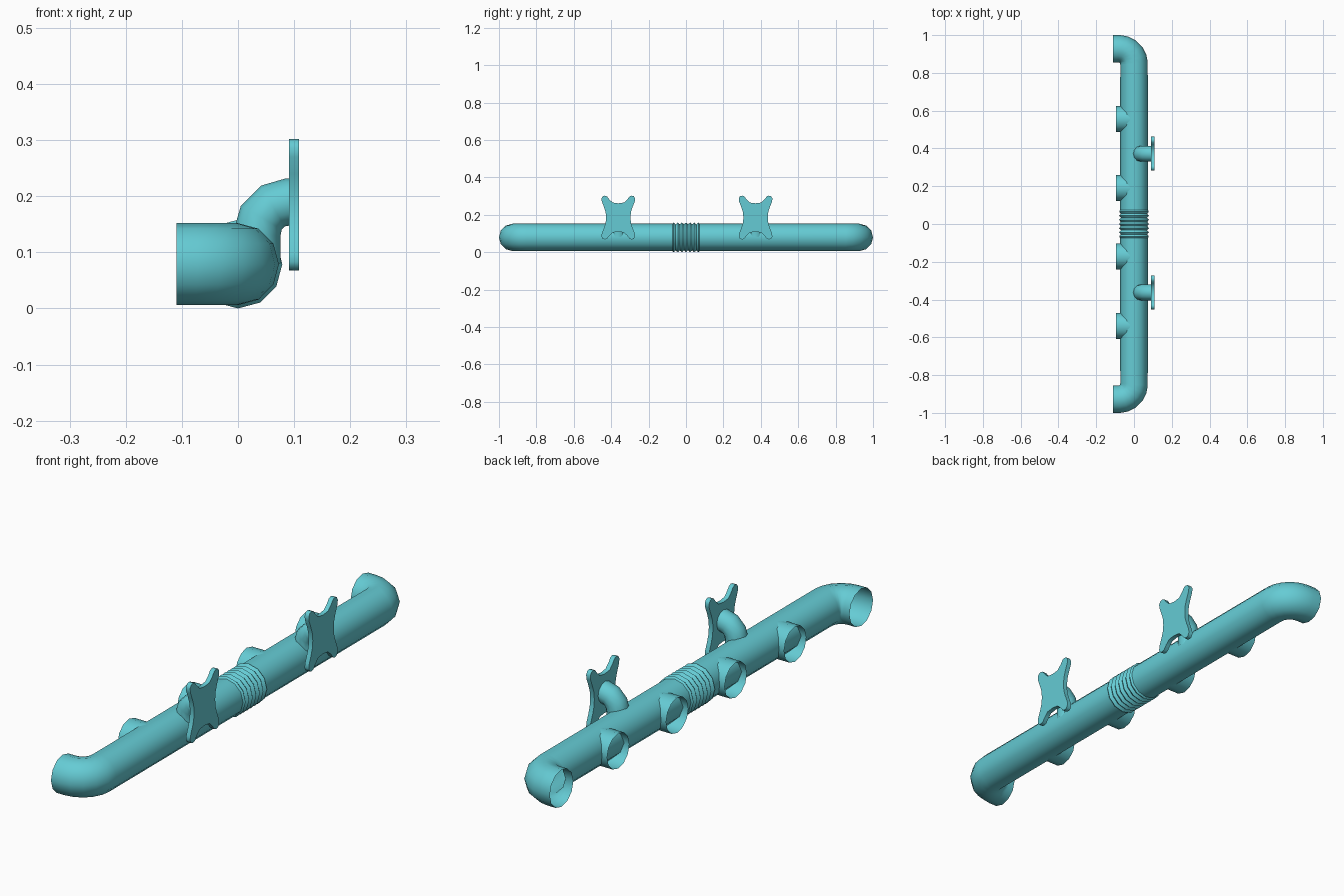
import bpy, bmesh, math
from mathutils import Vector

if "Cube" in bpy.data.objects:
    bpy.data.objects.remove(bpy.data.objects["Cube"])

SIDES = 12
ZC = 0.079          # height of the main pipe axis
mat = bpy.data.materials.new("teal")
mat.diffuse_color = (0.13, 0.6, 0.66, 1)
mat.use_nodes = True
mat.node_tree.nodes["Principled BSDF"].inputs["Base Color"].default_value = mat.diffuse_color


def finish(bm, name, angle=50):
    bmesh.ops.recalc_face_normals(bm, faces=bm.faces)
    me = bpy.data.meshes.new(name)
    bm.to_mesh(me)
    bm.free()
    ob = bpy.data.objects.new(name, me)
    bpy.context.collection.objects.link(ob)
    me.materials.append(mat)
    bpy.ops.object.select_all(action='DESELECT')
    ob.select_set(True)
    bpy.context.view_layer.objects.active = ob
    bpy.ops.object.shade_smooth_by_angle(angle=math.radians(angle))
    return ob


def tube(name, path, radii, side):
    """Open tube swept along a planar path; side is the path plane's normal."""
    bm = bmesh.new()
    pts = [Vector(p) for p in path]
    side = Vector(side)
    rings = []
    for i, p in enumerate(pts):
        a, b = pts[max(i - 1, 0)], pts[min(i + 1, len(pts) - 1)]
        t = ((p - a).normalized() + (b - p).normalized()).normalized()
        u = t.cross(side)
        r = radii[i] if isinstance(radii, list) else radii
        rings.append([bm.verts.new(p + r * (math.cos(k * math.tau / SIDES) * u
                                            + math.sin(k * math.tau / SIDES) * side))
                      for k in range(SIDES)])
    for r0, r1 in zip(rings, rings[1:]):
        for k in range(SIDES):
            j = (k + 1) % SIDES
            bm.faces.new((r0[k], r0[j], r1[j], r1[k]))
    return finish(bm, name)


# Main pipe halves, each ending in an elbow that turns to -x
for s, label in ((1, "back"), (-1, "front")):
    path = [(0, s * 0.07, ZC)]
    for i in range(6):
        a = math.radians(18 * i)
        path.append((-0.078 + 0.078 * math.cos(a), s * (0.849 + 0.078 * math.sin(a)), ZC))
    path.append((-0.11, s * 0.927, ZC))
    tube("main_pipe_" + label, path, 0.073, (0, 0, 1))

# Ribbed bellows joining the halves
n = 14
path = [(0, -0.077 + 0.154 * i / n, ZC) for i in range(n + 1)]
tube("bellows", path, [0.079 if i % 2 else 0.070 for i in range(n + 1)], (0, 0, 1))

# Inlet ports on the -x side
for i, y in enumerate((0.555, 0.19, -0.172, -0.54)):
    tube(f"inlet_port_{i + 1}", [(-0.02, y, ZC), (-0.095, y, ZC)], 0.069, (0, 0, 1))

# Flange outline: one quarter as (y, z) offsets, mirrored to the rest
quarter = [(0, .076), (.03, .080), (.048, .097), (.06, .113), (.071, .117), (.083, .114),
           (.09, .102), (.088, .085), (.076, .055), (.068, .03), (.065, 0)]
right = quarter + [(y, -z) for y, z in quarter[-2::-1]]
outline = right + [(-y, z) for y, z in right[-2:0:-1]]

for i, y in enumerate((0.372, -0.362)):
    # Outlet elbow rising out of the main pipe and turning to +x
    path = [(0.034, y, 0.08)]
    for k in range(4):
        a = math.radians(30 * k)
        path.append((0.09 - 0.056 * math.cos(a), y, 0.134 + 0.056 * math.sin(a)))
    path.append((0.098, y, 0.19))
    tube(f"outlet_elbow_{i + 1}", path, 0.042, (0, 1, 0))

    # Flat flange plate with four ears
    bm = bmesh.new()
    face = bm.faces.new([bm.verts.new((0.091, y + a, 0.185 + b)) for a, b in outline])
    ext = bmesh.ops.extrude_face_region(bm, geom=[face])
    bmesh.ops.translate(bm, vec=(0.018, 0, 0),
                        verts=[v for v in ext["geom"] if isinstance(v, bmesh.types.BMVert)])
    finish(bm, f"outlet_flange_{i + 1}")
